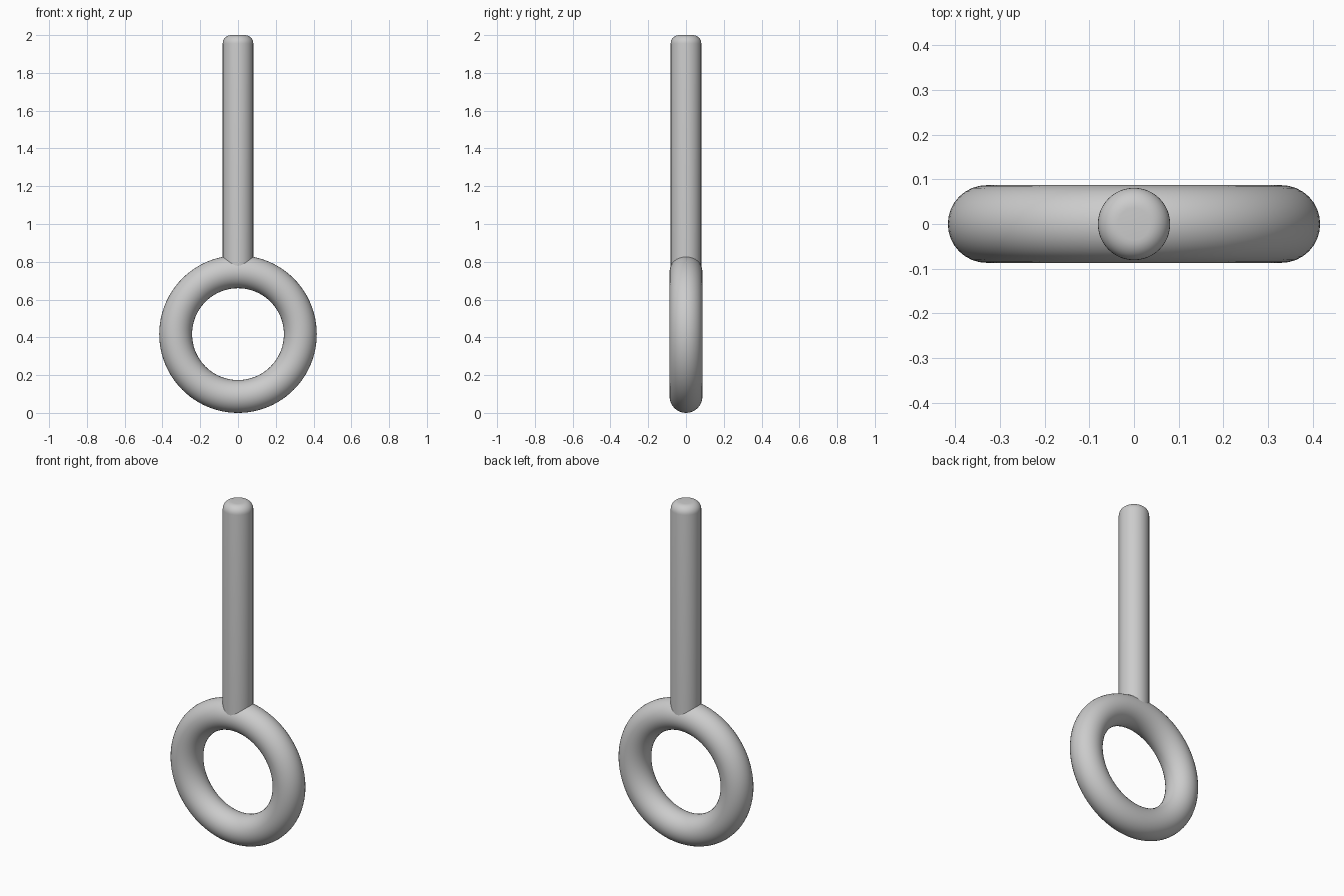
import bpy, bmesh
from math import radians, sin, cos, pi

if "Cube" in bpy.data.objects:
    bpy.data.objects.remove(bpy.data.objects["Cube"])

# Ring standing upright in the xz plane
bpy.ops.mesh.primitive_torus_add(major_radius=0.33, minor_radius=0.087,
                                 major_segments=96, minor_segments=32,
                                 location=(0, 0, 0.417),
                                 rotation=(radians(90), 0, 0))
ring = bpy.context.object
ring.name = "ring"
bpy.ops.object.shade_smooth()

# Shaft: lathe a profile with a rounded top edge, base buried in the ring
R, ROUND, TOP, BASE = 0.081, 0.045, 2.0, 0.745
profile = [(0, BASE), (R, BASE)]
for i in range(9):
    a = i / 8 * pi / 2
    profile.append((R - ROUND + ROUND * cos(a), TOP - ROUND + ROUND * sin(a)))
profile.append((0, TOP))

bm = bmesh.new()
verts = [bm.verts.new((r, 0, z)) for r, z in profile]
edges = [bm.edges.new(pair) for pair in zip(verts, verts[1:])]
bmesh.ops.spin(bm, geom=verts + edges, cent=(0, 0, 0), axis=(0, 0, 1),
               angle=2 * pi, steps=48)
bmesh.ops.remove_doubles(bm, verts=bm.verts, dist=1e-5)
bmesh.ops.recalc_face_normals(bm, faces=bm.faces)
mesh = bpy.data.meshes.new("shaft")
bm.to_mesh(mesh)
bm.free()
shaft = bpy.data.objects.new("shaft", mesh)
bpy.context.collection.objects.link(shaft)

bpy.ops.object.select_all(action='DESELECT')
shaft.select_set(True)
bpy.context.view_layer.objects.active = shaft
bpy.ops.object.shade_smooth_by_angle(angle=radians(40))
